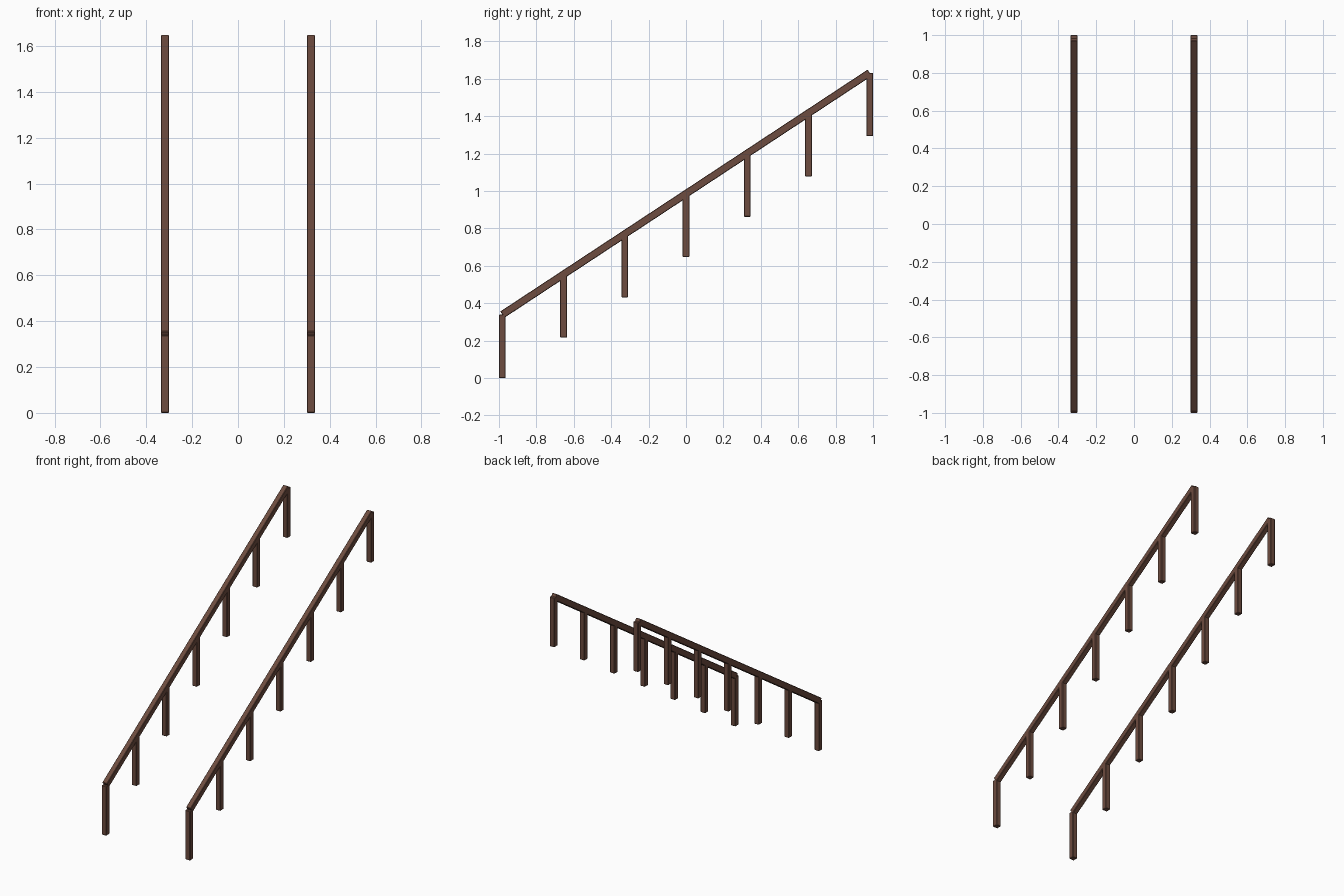
import bpy, math

if "Cube" in bpy.data.objects:
    bpy.data.objects.remove(bpy.data.objects["Cube"])

wood = bpy.data.materials.new("brown wood")
wood.diffuse_color = (0.153, 0.072, 0.050, 1)
wood.use_nodes = True
wood.node_tree.nodes["Principled BSDF"].inputs["Base Color"].default_value = wood.diffuse_color

W = 0.036            # bar thickness
X = 0.318            # rail offset from centre
Y = 0.982            # end post position
RISE = 1.293         # height gained along the rail
POST = 0.339         # post height
COUNT = 7
angle = math.atan2(RISE, 2 * Y)


def bar(name, loc, size, tilt=0.0):
    bpy.ops.mesh.primitive_cube_add(size=1, location=loc, rotation=(tilt, 0, 0))
    o = bpy.context.object
    o.name = name
    o.scale = size
    bpy.ops.object.transform_apply(location=False, rotation=False, scale=True)
    o.data.materials.append(wood)
    # slightly eased edges
    b = o.modifiers.new("eased edges", 'BEVEL')
    b.width = 0.003
    b.segments = 1
    return o


for side, x in (("left", -X), ("right", X)):
    # sloping handrail, cut square at its ends
    length = math.hypot(2 * Y, RISE)
    bar(side + "_handrail", (x, 0, POST + RISE / 2), (W, length, 0.040), angle)
    # upright posts, each ending at the middle of the rail
    for i in range(COUNT):
        t = i / (COUNT - 1)
        bar(f"{side}_post_{i + 1}", (x, -Y + 2 * Y * t, RISE * t + POST / 2),
            (W, W, POST))
